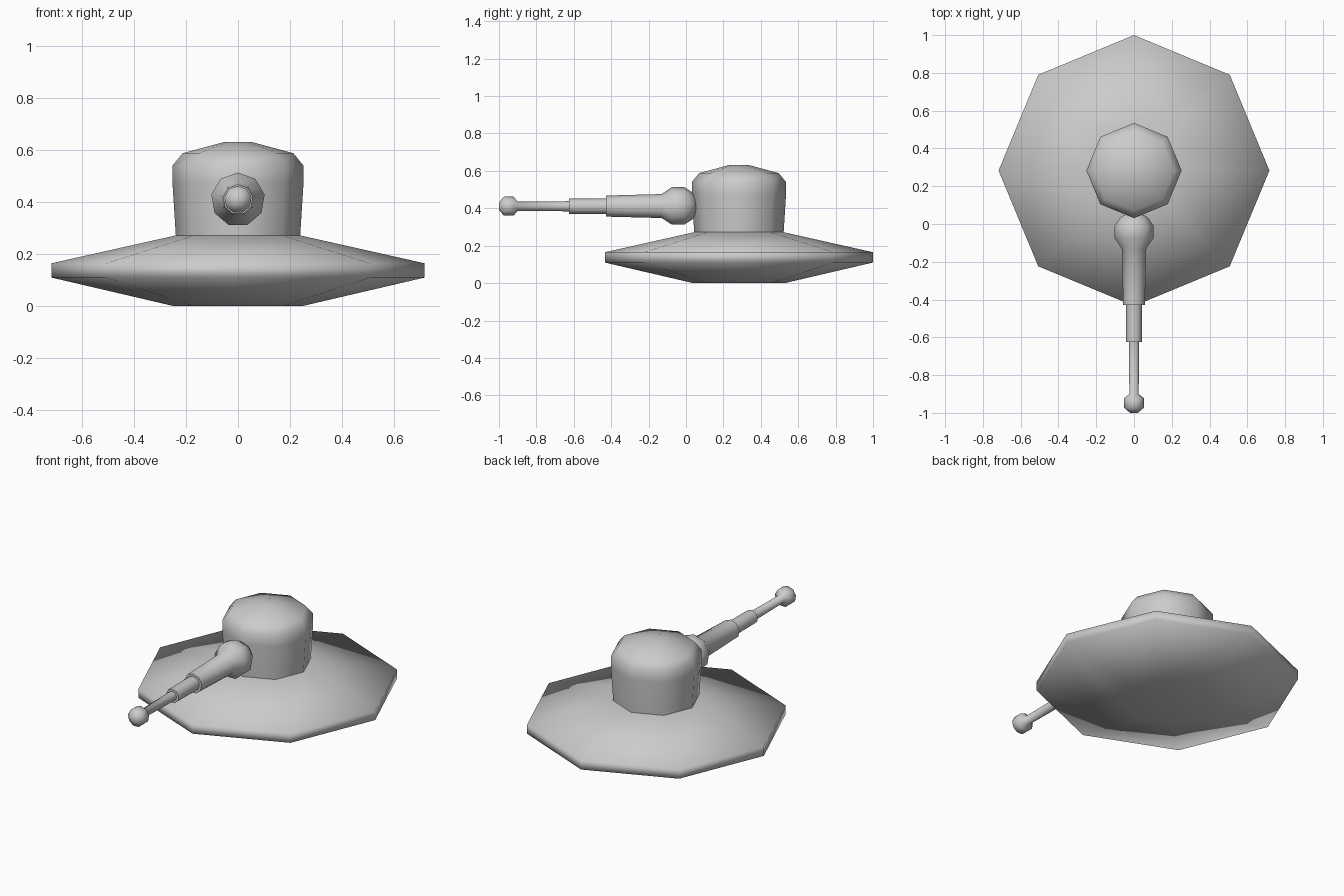
import bpy, bmesh, math
from mathutils import Matrix

if "Cube" in bpy.data.objects:
    bpy.data.objects.remove(bpy.data.objects["Cube"])


def lathe(name, profile, sides, start, matrix):
    """Revolve (radius, height) points around local z, cap both ends, smooth."""
    bm = bmesh.new()
    rings = []
    for r, h in profile:
        ring = []
        for i in range(sides):
            a = start + 2 * math.pi * i / sides
            ring.append(bm.verts.new((r * math.cos(a), r * math.sin(a), h)))
        rings.append(ring)
    for lo, hi in zip(rings, rings[1:]):
        for i in range(sides):
            j = (i + 1) % sides
            bm.faces.new((lo[i], lo[j], hi[j], hi[i]))
    bm.faces.new(rings[0][::-1])
    bm.faces.new(rings[-1])
    bm.transform(matrix)
    bmesh.ops.recalc_face_normals(bm, faces=bm.faces)
    mesh = bpy.data.meshes.new(name)
    bm.to_mesh(mesh)
    bm.free()
    obj = bpy.data.objects.new(name, mesh)
    bpy.context.collection.objects.link(obj)
    bpy.ops.object.select_all(action='DESELECT')
    obj.select_set(True)
    bpy.context.view_layer.objects.active = obj
    bpy.ops.object.shade_smooth_by_angle(angle=math.radians(80))
    return obj


CENTRE_Y = 0.283
upright = Matrix.Translation((0, CENTRE_Y, 0))

# Eight-sided saucer hull
lathe("saucer_hull", [(0.245, 0), (0.717, 0.11), (0.717, 0.165), (0.24, 0.272)],
      8, 0, upright)

# Domed turret on top of the hull
lathe("turret", [(0.239, 0.27), (0.252, 0.475), (0.252, 0.54),
                 (0.213, 0.588), (0.05, 0.632)], 8, 0, upright)

# Nine-sided gun parts: local z points to the front (-y), local y points up
forward = Matrix.Translation((0, 0, 0.41)) @ Matrix.Rotation(math.pi / 2, 4, 'X')
gun_parts = {
    # Ball mount flowing into the thick barrel
    "gun_mount_and_barrel": [(0.03, -0.06), (0.074, -0.035), (0.104, 0.01),
                             (0.104, 0.075), (0.066, 0.13), (0.058, 0.428)],
    # Middle sleeve
    "barrel_sleeve": [(0.043, 0.41), (0.042, 0.625)],
    # Thin rod ending in a ball
    "barrel_tip": [(0.028, 0.61), (0.025, 0.90), (0.053, 0.922),
                   (0.053, 0.973), (0.021, 1.0)],
}
for part, profile in gun_parts.items():
    lathe(part, profile, 9, math.pi / 2, forward)
